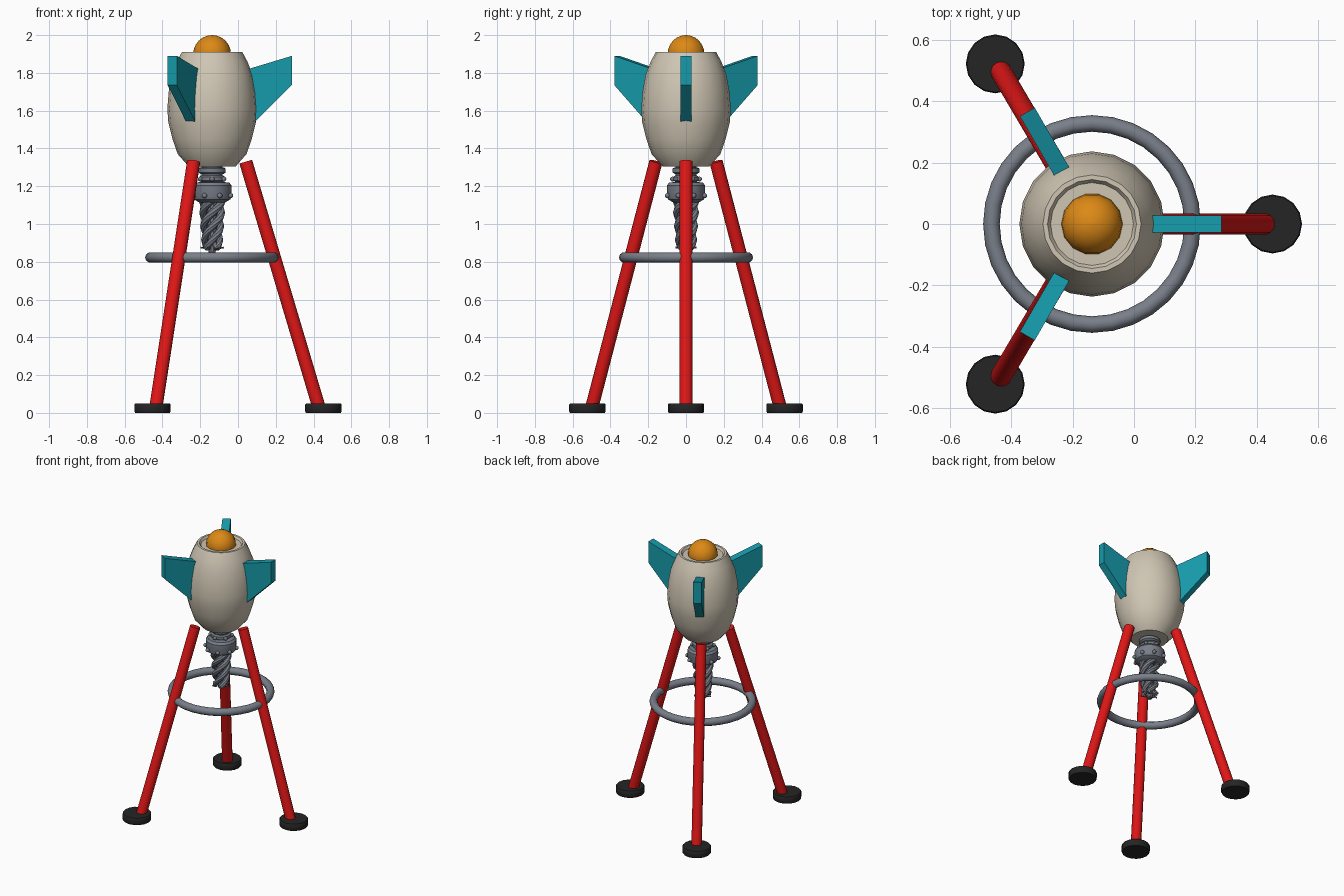
import bpy, bmesh, math
from mathutils import Vector

if "Cube" in bpy.data.objects:
    bpy.data.objects.remove(bpy.data.objects["Cube"])

CX = -0.137  # vertical axis of the rocket
TAU = math.tau


def mat(name, c):
    m = bpy.data.materials.new(name)
    m.diffuse_color = (*c, 1)
    m.use_nodes = True
    m.node_tree.nodes["Principled BSDF"].inputs["Base Color"].default_value = m.diffuse_color
    return m


CREAM = mat("cream", (0.62, 0.56, 0.45))
RED = mat("red", (0.74, 0.008, 0.008))
TEAL = mat("teal", (0.008, 0.33, 0.41))
ORANGE = mat("orange", (0.72, 0.25, 0.008))
GREY = mat("steel grey", (0.19, 0.21, 0.25))
BLACK = mat("rubber black", (0.018, 0.018, 0.018))


def make(name, verts, faces, m, smooth=35):
    me = bpy.data.meshes.new(name)
    me.from_pydata([tuple(v) for v in verts], [], faces)
    bm = bmesh.new()
    bm.from_mesh(me)
    bmesh.ops.remove_doubles(bm, verts=bm.verts, dist=1e-5)
    bmesh.ops.recalc_face_normals(bm, faces=bm.faces)
    bm.to_mesh(me)
    bm.free()
    me.materials.append(m)
    ob = bpy.data.objects.new(name, me)
    bpy.context.collection.objects.link(ob)
    if smooth:
        bpy.ops.object.select_all(action='DESELECT')
        ob.select_set(True)
        bpy.context.view_layer.objects.active = ob
        bpy.ops.object.shade_smooth_by_angle(angle=math.radians(smooth))
    return ob


def lathe(name, prof, n, m, x=CX, y=0.0, smooth=35):
    """Revolve (radius, z) points; both ends are capped."""
    vs = [(x + r * math.cos(TAU * i / n), y + r * math.sin(TAU * i / n), z)
          for r, z in prof for i in range(n)]
    fs = [(k * n + i, k * n + (i + 1) % n, (k + 1) * n + (i + 1) % n, (k + 1) * n + i)
          for k in range(len(prof) - 1) for i in range(n)]
    fs += [tuple(range(n)), tuple(range((len(prof) - 1) * n, len(prof) * n))]
    return make(name, vs, fs, m, smooth)


def tube(name, pts, radii, n, m):
    """Sweep a round section along a path."""
    pts = [Vector(p) for p in pts]
    vs, fs, last = [], [], len(pts) - 1
    for k, p in enumerate(pts):
        t = (pts[min(k + 1, last)] - pts[max(k - 1, 0)]).normalized()
        ref = Vector((p.x - CX, p.y, 0))
        a = (ref - t * ref.dot(t)).normalized()
        b = t.cross(a)
        vs += [p + radii[k] * (a * math.cos(TAU * i / n) + b * math.sin(TAU * i / n))
               for i in range(n)]
    for k in range(last):
        fs += [(k * n + i, k * n + (i + 1) % n, (k + 1) * n + (i + 1) % n, (k + 1) * n + i)
               for i in range(n)]
    fs += [tuple(range(n)), tuple(range(last * n, (last + 1) * n))]
    return make(name, vs, fs, m, 40)


def polar(r, a, z, cx=CX):
    return Vector((cx + r * math.cos(a), r * math.sin(a), z))


# rocket hull and nose dome
lathe("hull", [(0.125, 1.305), (0.182, 1.37), (0.210, 1.45), (0.232, 1.54), (0.237, 1.61),
               (0.230, 1.70), (0.214, 1.79), (0.187, 1.86), (0.160, 1.91), (0.145, 1.91),
               (0.135, 1.895)], 20, CREAM)
lathe("nose_dome", [(0.098, 1.89)] +
      [(0.1 * math.cos(t * math.pi / 12), 1.9 + 0.1 * math.sin(t * math.pi / 12))
       for t in range(6)] + [(0.002, 2.0)], 14, ORANGE)

# three legs, feet and fins
for k in range(3):
    a = k * TAU / 3
    tube(f"leg_{k + 1}", [polar(0.184, a, 1.33, -0.143), polar(0.58, a, 0.015, -0.147)],
         [0.035, 0.035], 14, RED)
    f = polar(0.603, a, 0, -0.151)
    lathe(f"foot_{k + 1}", [(0.092, 0.0), (0.096, 0.008), (0.096, 0.044), (0.092, 0.05)],
          16, BLACK, f.x, f.y)
    side = Vector((-math.sin(a), math.cos(a), 0)) * 0.028
    outline = [(0.19, 1.82), (0.422, 1.89), (0.422, 1.735), (0.225, 1.54), (0.19, 1.56)]
    vs = [polar(r, a, z) + s * side for s in (-1, 1) for r, z in outline]
    n = len(outline)
    make(f"fin_{k + 1}", vs, [tuple(range(n)), tuple(range(n, 2 * n))] +
         [(i, (i + 1) % n, n + (i + 1) % n, n + i) for i in range(n)], TEAL, 0)

# ring joining the legs
bpy.ops.mesh.primitive_torus_add(location=(CX, 0, 0.823), major_radius=0.328,
                                 minor_radius=0.027, major_segments=32, minor_segments=10)
ring = bpy.context.object
ring.name = "brace_ring"
ring.data.materials.append(GREY)
bpy.ops.object.shade_smooth_by_angle(angle=math.radians(40))

# engine: neck, collars and drum
lathe("engine_neck", [(0.055, 1.20), (0.055, 1.32)], 16, GREY)
for k, (z, r) in enumerate([(1.283, 0.072), (1.24, 0.068)]):
    lathe(f"engine_collar_{k + 1}", [(r - 0.01, z - 0.017), (r, z - 0.01), (r, z + 0.01),
                                     (r - 0.01, z + 0.017)], 18, GREY)
lathe("engine_drum", [(0.070, 1.115), (0.096, 1.13), (0.102, 1.145), (0.102, 1.205),
                      (0.090, 1.22), (0.055, 1.222)], 18, GREY)

# bolts around the drum and collar
for name, count, r, z, s in (("drum_bolt", 8, 0.106, 1.15, 0.014),
                             ("collar_bolt", 6, 0.072, 1.238, 0.013)):
    for k in range(count):
        bpy.ops.mesh.primitive_uv_sphere_add(segments=8, ring_count=6, radius=s,
                                             location=polar(r, (k + 0.5) * TAU / count, z))
        b = bpy.context.object
        b.name = f"{name}_{k + 1}"
        b.data.materials.append(GREY)
        bpy.ops.object.shade_smooth()

# twisted strands hanging under the drum, ending in small prongs
STEPS = 28
for k in range(4):
    pts, rad = [], []
    for i in range(STEPS + 1):
        t = i / STEPS
        pts.append(polar(0.052 - 0.014 * t, k * TAU / 4 - t * TAU * 0.9, 1.13 - 0.26 * t))
        rad.append(0.021 - 0.004 * t)
    tube(f"twisted_strand_{k + 1}", pts, rad, 8, GREY)
for k in range(6):
    a = k * TAU / 6
    tube(f"prong_{k + 1}", [polar(0.025, a, 0.90), polar(0.04, a, 0.872), polar(0.062, a, 0.875)],
         [0.014, 0.012, 0.006], 6, GREY)
lathe("strand_core", [(0.018, 0.85), (0.024, 0.88), (0.028, 1.13)], 10, GREY)
